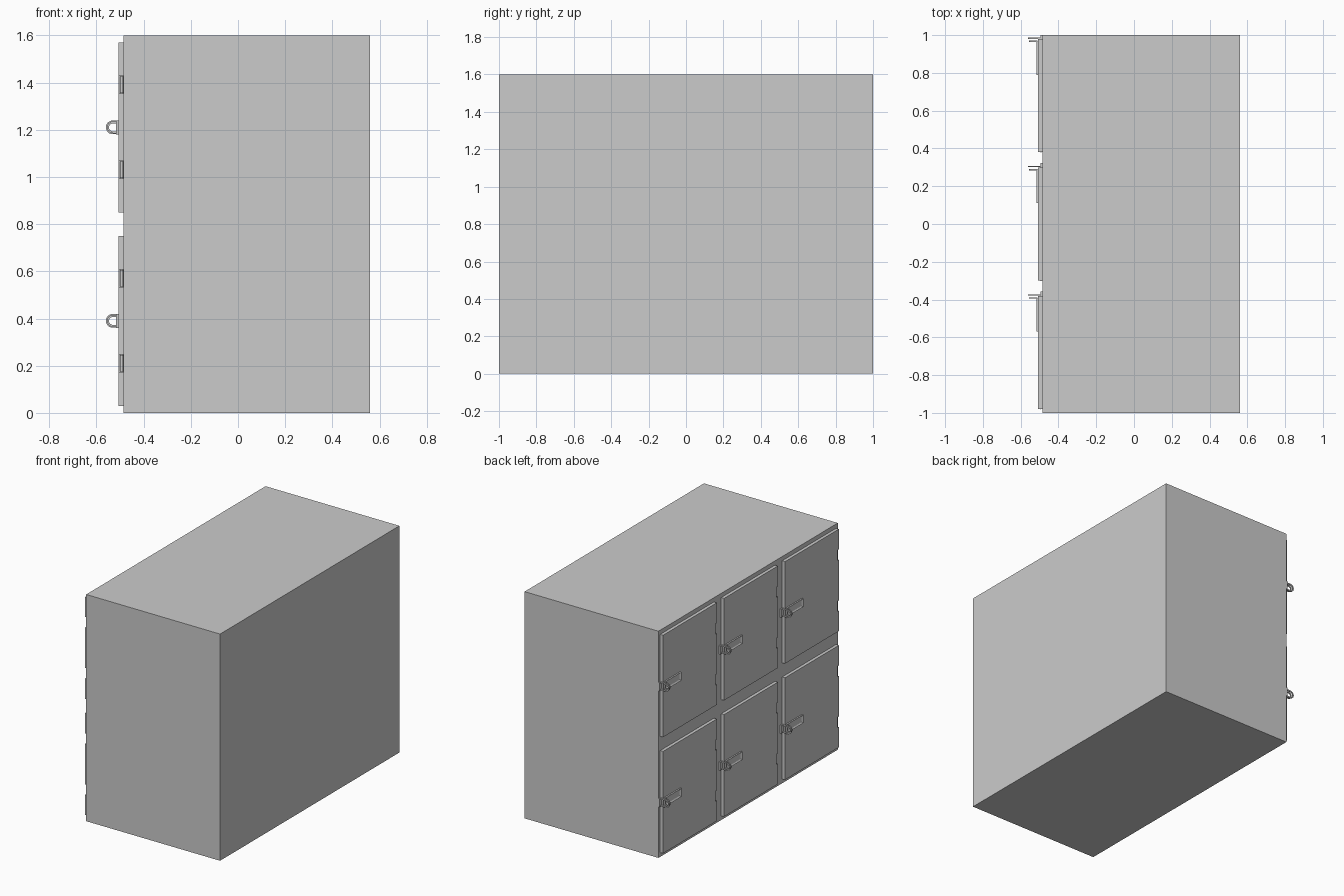
import bpy, bmesh, math
from mathutils import Vector

if "Cube" in bpy.data.objects:
    bpy.data.objects.remove(bpy.data.objects["Cube"])

FACE = -0.485          # plane of the cabinet front (faces -x)
DOOR = -0.507          # outer plane of the doors


def finish(bm, name):
    bmesh.ops.recalc_face_normals(bm, faces=bm.faces)
    me = bpy.data.meshes.new(name)
    bm.to_mesh(me)
    bm.free()
    ob = bpy.data.objects.new(name, me)
    bpy.context.collection.objects.link(ob)
    return ob


def box(name, lo, hi):
    bm = bmesh.new()
    bmesh.ops.create_cube(bm, size=1)
    for v in bm.verts:
        v.co = Vector([(a + b) / 2 + c * (b - a) for a, b, c in zip(lo, hi, v.co)])
    return finish(bm, name)


def prism(name, points, push):
    bm = bmesh.new()
    f = bm.faces.new([bm.verts.new(p) for p in points])
    r = bmesh.ops.extrude_face_region(bm, geom=[f])
    bmesh.ops.translate(bm, vec=push, verts=[g for g in r['geom'] if isinstance(g, bmesh.types.BMVert)])
    # keep the starting cap so the prism is closed
    if not f.is_valid:
        bmesh.ops.holes_fill(bm, edges=bm.edges)
    elif sum(e.is_boundary for e in bm.edges):
        bmesh.ops.holes_fill(bm, edges=bm.edges)
    return finish(bm, name)


def d_ring(name, y, zc, x_base, x_tip, r, w, t):
    # flat D-shaped loop in the xz plane, tip towards -x
    def outline(rad, tip):
        pts = [(x_base, zc - rad)]
        cx = tip + rad
        pts += [(cx - rad * math.sin(a), zc - rad * math.cos(a))
                for a in [math.pi * i / 12 for i in range(13)]]
        return pts + [(x_base, zc + rad)]
    outer, inner = outline(r, x_tip), outline(r - w, x_tip + w)
    bm = bmesh.new()
    rings = [[bm.verts.new((px, yy, pz)) for px, pz in pts]
             for pts, yy in ((outer, y - t / 2), (outer, y + t / 2),
                             (inner, y + t / 2), (inner, y - t / 2))]
    for k in range(4):
        a, b = rings[k], rings[(k + 1) % 4]
        for i in range(len(a) - 1):
            bm.faces.new((a[i], a[i + 1], b[i + 1], b[i]))
    for i in (0, -1):
        bm.faces.new([ring[i] for ring in rings])
    return finish(bm, name)


# Cabinet block
box("cabinet_body", (FACE, -1, 0), (0.56, 1, 1.6))

for row, z0 in enumerate((0.03, 0.85)):
    z1, zc = z0 + 0.72, z0 + 0.36
    hinges = (z0 + 0.145, z0 + 0.505)
    for col, y0 in enumerate((-0.98, -0.30, 0.38)):
        y1 = y0 + 0.60
        tag = f"_{row}_{col}"

        # Door slab with two hinge notches along its low-y edge
        pts = [(y1, z1), (y1, z0), (y0, z0)]
        for h in (z0 + 0.18, z0 + 0.54):
            pts += [(y0, h - 0.037), (y0 + 0.016, h - 0.037),
                    (y0 + 0.016, h + 0.037), (y0, h + 0.037)]
        pts.append((y0, z1))
        pts = [(y, z - 0.0) if z in (z0, z1) else (y, z) for y, z in pts]
        prism("door" + tag, [(DOOR, y, z) for y, z in pts], Vector((FACE - DOOR, 0, 0)))

        # Hinge knuckles
        for i, h in enumerate((z0 + 0.18, z0 + 0.54)):
            bpy.ops.mesh.primitive_cylinder_add(vertices=16, radius=0.007, depth=0.07,
                                                location=(FACE - 0.008, y0 + 0.006, h))
            bpy.context.object.name = f"hinge{tag}_{i}"
            bpy.ops.object.shade_smooth_by_angle()

        # Latch plate with a recessed panel
        plate = box("latch_plate" + tag, (-0.517, y1 - 0.19, zc - 0.03), (DOOR, y1 - 0.012, zc + 0.03))
        bm = bmesh.new()
        bm.from_mesh(plate.data)
        front = min(bm.faces, key=lambda f: f.calc_center_median().x)
        bmesh.ops.inset_region(bm, faces=[front], thickness=0.014, depth=0)
        bmesh.ops.translate(bm, vec=(0.006, 0, 0), verts=front.verts)
        bm.to_mesh(plate.data)
        bm.free()

        # Padlock loops on the door and on the frame, with the frame bracket
        d_ring("door_loop" + tag, y1 - 0.012, zc, -0.512, -0.555, 0.025, 0.008, 0.007)
        d_ring("frame_loop" + tag, y1 + 0.004, zc, -0.488, -0.56, 0.029, 0.009, 0.007)
        box("frame_bracket" + tag, (-0.494, y1, zc - 0.03), (FACE, min(y1 + 0.023, 1), zc + 0.03))
